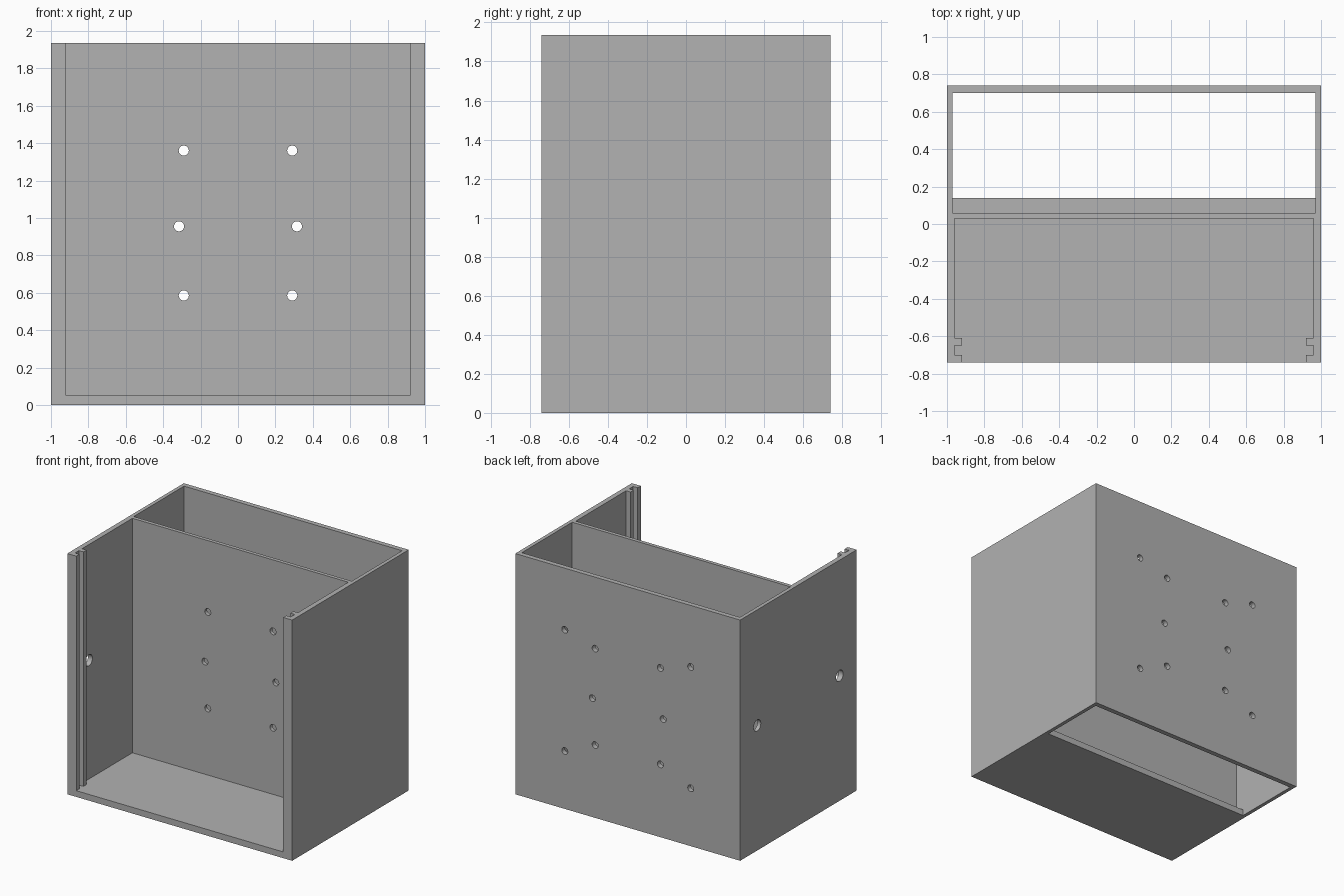
import bpy
import bmesh
from math import radians
from mathutils import Matrix, Vector

if "Cube" in bpy.data.objects:
    bpy.data.objects.remove(bpy.data.objects["Cube"], do_unlink=True)

W, D, H = 1.0, 0.74, 1.935      # half width, half depth, height
FLOOR = 0.05

grey = bpy.data.materials.new("plain grey")
grey.use_nodes = True
COLOUR = (0.445, 0.445, 0.445, 1)
grey.diffuse_color = COLOUR
grey.node_tree.nodes["Principled BSDF"].inputs["Base Color"].default_value = COLOUR


def prism(bm, points, direction):
    """Extrude a closed outline along a direction."""
    face = bm.faces.new([bm.verts.new(p) for p in points])
    moved = bmesh.ops.extrude_face_region(bm, geom=[face])["geom"]
    verts = [v for v in moved if isinstance(v, bmesh.types.BMVert)]
    bmesh.ops.translate(bm, verts=verts, vec=Vector(direction))


def drill(bm, centre, radius, depth, axis):
    turn = Matrix.Rotation(radians(90), 4, axis)
    bmesh.ops.create_cone(bm, cap_ends=True, segments=24, radius1=radius,
                          radius2=radius, depth=depth,
                          matrix=Matrix.Translation(centre) @ turn)


def finish(bm, name):
    bmesh.ops.recalc_face_normals(bm, faces=bm.faces)
    mesh = bpy.data.meshes.new(name)
    bm.to_mesh(mesh)
    bm.free()
    mesh.materials.append(grey)
    obj = bpy.data.objects.new(name, mesh)
    bpy.context.collection.objects.link(obj)
    return obj


# Solid outer block
bm = bmesh.new()
prism(bm, [(-W, -D, 0), (W, -D, 0), (W, D, 0), (-W, D, 0)], (0, 0, H))
case = finish(bm, "case")

# Front bay with a panel slot behind each front lip
bm = bmesh.new()
half = [(0.92, -0.9), (0.92, -0.70), (0.96, -0.70), (0.96, -0.65),
        (0.92, -0.65), (0.92, -0.61), (0.96, -0.61), (0.96, 0.03)]
outline = half + [(-x, y) for x, y in reversed(half)]
prism(bm, [(x, y, FLOOR) for x, y in outline], (0, 0, H))

# Rear bay, open at the bottom behind a narrow ledge
side = [(0.06, FLOOR), (0.14, FLOOR), (0.14, -0.1), (0.70, -0.1),
        (0.70, H + 0.1), (0.06, H + 0.1)]
prism(bm, [(-0.97, y, z) for y, z in side], (1.94, 0, 0))
bays = finish(bm, "bay_cutter")

# Screw holes: inner ones pass through divider and back, outer ones the back only
bm = bmesh.new()
for s in (-1, 1):
    for x, z in ((0.29, 1.36), (0.315, 0.955), (0.29, 0.585)):
        drill(bm, (s * x, 0.4, z), 0.027, 0.9, 'X')
    for z in (1.44, 0.465):
        drill(bm, (s * 0.56, 0.72, z), 0.027, 0.2, 'X')
    # Cable holes in the right wall
    drill(bm, (-W, s * 0.523, 1.005), 0.045, 0.2, 'Y')
holes = finish(bm, "hole_cutter")

# Cut the block and keep the result as a plain mesh
for cutter in (bays, holes):
    cutter.hide_render = True
    mod = case.modifiers.new(cutter.name, 'BOOLEAN')
    mod.operation, mod.solver, mod.object = 'DIFFERENCE', 'EXACT', cutter
graph = bpy.context.evaluated_depsgraph_get()
case.data = bpy.data.meshes.new_from_object(case.evaluated_get(graph))
case.modifiers.clear()
for cutter in (bays, holes):
    bpy.data.objects.remove(cutter, do_unlink=True)

# Round hole walls stay smooth, corners stay sharp
bpy.ops.object.select_all(action='DESELECT')
case.select_set(True)
bpy.context.view_layer.objects.active = case
bpy.ops.object.shade_smooth_by_angle(angle=radians(30))
